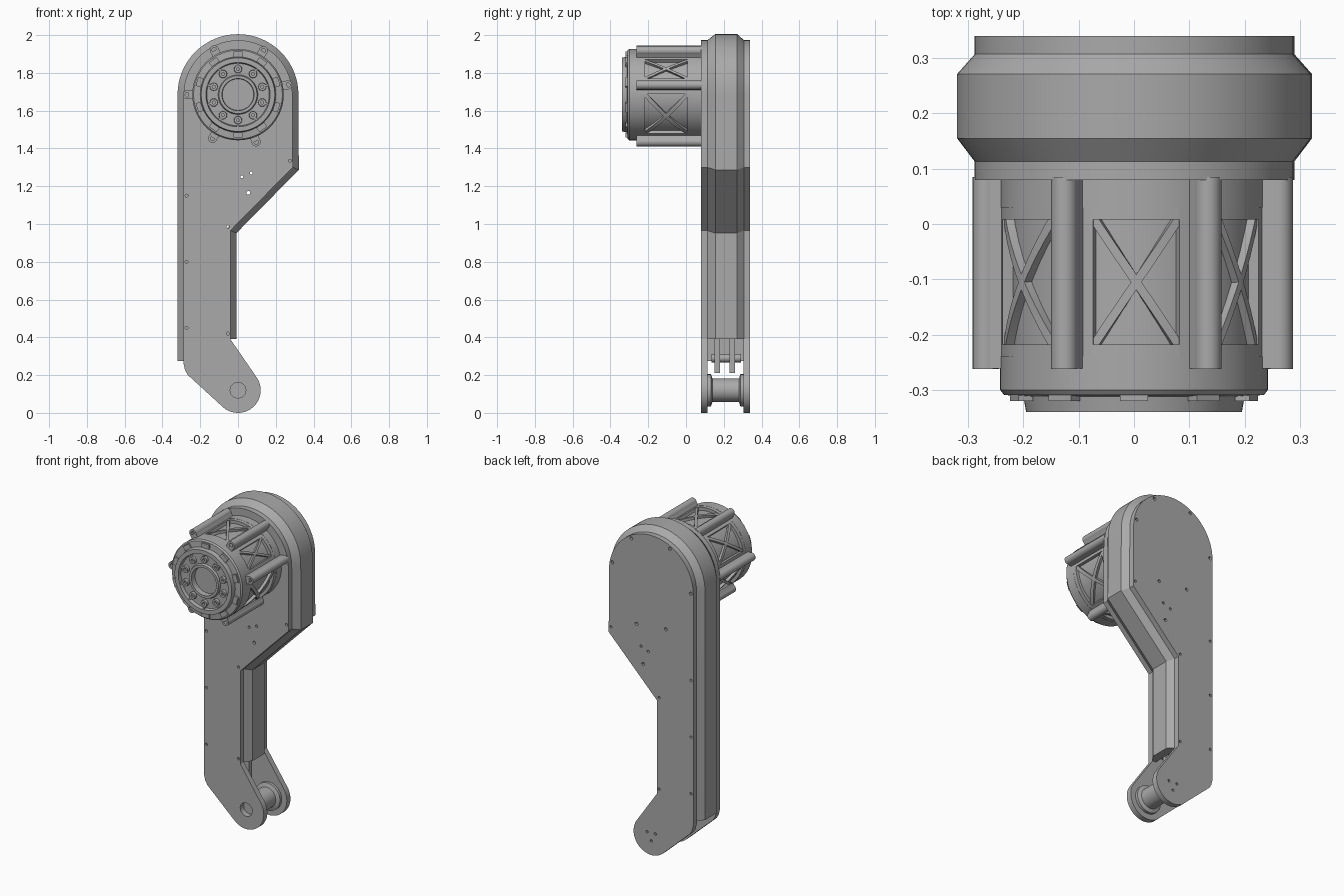
import bpy, bmesh
from math import sin, cos, radians, pi
from mathutils import Matrix

cube = bpy.data.objects.get("Cube")
if cube:
    bpy.data.objects.remove(cube, do_unlink=True)

grey = bpy.data.materials.new("machined grey")
grey.use_nodes = True
COLOUR = (0.4, 0.4, 0.4, 1)
grey.diffuse_color = COLOUR
grey.node_tree.nodes["Principled BSDF"].inputs["Base Color"].default_value = COLOUR
parts = []
MX, MZ = 0.0, 1.685      # motor axis
FX, FZ = 0.0, 0.12       # foot axis


def add(name, mesh):
    ob = bpy.data.objects.new(name, mesh)
    bpy.context.collection.objects.link(ob)
    mesh.materials.clear()
    mesh.materials.append(grey)
    parts.append(ob)
    return ob


def finish(name, bm):
    bmesh.ops.remove_doubles(bm, verts=bm.verts, dist=1e-5)
    bmesh.ops.recalc_face_normals(bm, faces=bm.faces)
    mesh = bpy.data.meshes.new(name)
    bm.to_mesh(mesh)
    bm.free()
    return add(name, mesh)


def bridge(bm, rings, closed=False, caps=False):
    """Join rings of points into a skin."""
    vs = [[bm.verts.new(p) for p in ring] for ring in rings]
    n = len(vs[0])
    for i in range(len(vs) if closed else len(vs) - 1):
        a, b = vs[i], vs[(i + 1) % len(vs)]
        for j in range(n):
            k = (j + 1) % n
            bm.faces.new((a[j], a[k], b[k], b[j]))
    if caps:
        bm.faces.new(vs[0])
        bm.faces.new(vs[-1])


def lathe(name, profile, cx, cz, n=48):
    """Revolve (radius, y) points round an axis parallel to y."""
    bm = bmesh.new()
    rings = [[(cx + r * cos(2 * pi * j / n), y, cz + r * sin(2 * pi * j / n))
              for j in range(n)] for r, y in profile if r > 0]
    bridge(bm, rings)
    for ring in (rings[0], rings[-1]):
        bm.faces.new([bm.verts.new(p) for p in ring])
    return finish(name, bm)


def arc_bar(bm, a0, y0, a1, y1, half, r0, r1, steps=8):
    """Bar wrapped on the motor barrel from one (angle, y) to another."""
    rings = []
    for i in range(steps + 1):
        t = i / steps
        a, y = radians(a0 + (a1 - a0) * t), y0 + (y1 - y0) * t
        rings.append([(MX + r * cos(a), y + h, MZ + r * sin(a))
                      for r, h in ((r0, -half), (r1, -half), (r1, half), (r0, half))])
    bridge(bm, rings, caps=True)


def box(bm, size, matrix):
    bmesh.ops.create_cube(bm, size=1, matrix=matrix @ Matrix.Diagonal((*size, 1)))


def arc(cx, cz, r, a0, a1, n):
    return [(cx + r * cos(radians(a0 + (a1 - a0) * i / n)),
             cz + r * sin(radians(a0 + (a1 - a0) * i / n))) for i in range(n + 1)]


def leg_path(d):
    """Leg edge from lower right over the top to lower left, grown by d."""
    return ([(-0.04 + d, 0.39), (-0.04 + d, 0.965 - 0.41 * d), (0.29 + d, 1.3 - 0.41 * d)]
            + arc(MX, MZ, 0.288 + d, 0, 180, 32) + [(-0.288 - d, 0.275)])


# Side plates with drilled holes
def plate(name, y, holes):
    outline = (leg_path(0)[:-1] + [(-0.288, 0.26), (-0.28, 0.225), (-0.265, 0.2)]
               + arc(FX, FZ, 0.12, 225, 395, 24))
    curve = bpy.data.curves.new(name, 'CURVE')
    curve.dimensions, curve.fill_mode = '2D', 'BOTH'
    curve.extrude = 0.0175
    loops = [outline] + [arc(x, z, r, 0, 330, 11) for x, z, r in holes]
    for pts in loops:
        s = curve.splines.new('POLY')
        s.points.add(len(pts) - 1)
        s.use_cyclic_u = True
        for p, (x, z) in zip(s.points, pts):
            p.co = (x, z, 0, 1)
    tmp = bpy.data.objects.new(name, curve)
    bpy.context.collection.objects.link(tmp)
    mesh = bpy.data.meshes.new_from_object(tmp.evaluated_get(bpy.context.evaluated_depsgraph_get()))
    bpy.data.objects.remove(tmp, do_unlink=True)
    mesh.transform(Matrix.Translation((0, y, 0)) @ Matrix.Rotation(pi / 2, 4, 'X'))
    add(name, mesh)


small = 0.008
edge = [(-0.272, z, small) for z in (0.45, 0.8, 1.15)]
edge += [(-0.053, 0.42, small), (-0.053, 0.985, small), (0.275, 1.335, small)]
middle = [(0.02, 1.25, small), (0.07, 1.27, small), (0.055, 1.165, 0.01)]
rim = [(MX + 0.27 * cos(radians(a)), MZ + 0.27 * sin(radians(a)), 0.01)
       for a in (11, 60, 118, 180)]
pins = [(FX + 0.033 * cos(a), FZ + 0.033 * sin(a), small) for a in (0.5, 2.6, 4.7)]
plate("front_plate", 0.0975, edge + middle + [(FX, FZ, 0.042)])
plate("back_plate", 0.3225, edge + middle + rim + pins + [(0.1, 1.4, 0.01), (-0.1, 1.42, 0.01)])

# Hollow leg wall with a chamfered, bulging section
section = ((0, 0.113), (0.032, 0.155), (0.032, 0.271), (0, 0.307), (-0.022, 0.307), (-0.022, 0.113))
sides = [[(x, y, z) for x, z in leg_path(d)] for d, y in section]
bm = bmesh.new()
bridge(bm, [list(ring) for ring in zip(*sides)], caps=True)
finish("leg_wall", bm)

# Link fingers inside the open lower end
bm = bmesh.new()
for y in (0.165, 0.245):
    box(bm, (0.09, 0.028, 0.26), Matrix.Translation((-0.13, y, 0.34)))
box(bm, (0.2, 0.18, 0.04), Matrix.Translation((-0.15, 0.21, 0.44)))
finish("link_fork", bm)
lathe("link_pin", [(0.022, 0.135), (0.022, 0.29)], -0.13, 0.29, 20)

# Foot spool between the plates
lathe("foot_spool", [(0.042, 0.115), (0.085, 0.113), (0.085, 0.132), (0.062, 0.14),
                     (0.062, 0.28), (0.085, 0.288), (0.085, 0.307)], FX, FZ)

# Motor barrel with stepped end cap
lathe("motor_barrel", [(0.083, -0.3), (0.085, -0.334), (0.1, -0.334), (0.105, -0.32),
                       (0.165, -0.32), (0.17, -0.34), (0.195, -0.34), (0.2, -0.312),
                       (0.235, -0.309), (0.242, -0.3), (0.242, -0.24), (0.222, -0.24),
                       (0.222, 0.03), (0.242, 0.03), (0.242, 0.085)], MX, MZ, 72)

# Clamping ribs with hollow ends
rib_angles = [11, 60, 118, 180, 240, 291]
bm = bmesh.new()
for a in rib_angles:
    t = radians(a)
    lathe("rib_tube", [(0.012, -0.235), (0.012, -0.262), (0.024, -0.262), (0.024, 0.085)],
          MX + 0.268 * cos(t), MZ + 0.268 * sin(t), 20)
    spin = Matrix.Translation((MX, -0.0885, MZ)) @ Matrix.Rotation(-t, 4, 'Y')
    box(bm, (0.055, 0.345, 0.046), spin @ Matrix.Translation((0.237, 0, 0)))
finish("rib_webs", bm)

# Framed cross braces between the ribs
bm = bmesh.new()
for i, a in enumerate(rib_angles):
    nxt = rib_angles[(i + 1) % 6] + (360 if i == 5 else 0)
    a0, a1 = a + 10, nxt - 10
    for end, side in ((a0, a), (a1, nxt)):
        arc_bar(bm, side, -0.105, end, -0.105, 0.135, 0.215, 0.241, 3)
    for y in (-0.23, 0.02):
        arc_bar(bm, a0, y, a1, y, 0.012, 0.215, 0.241)
    for y0, y1 in ((-0.22, 0.01), (0.01, -0.22)):
        arc_bar(bm, a0, y0, a1, y1, 0.014, 0.215, 0.238)
finish("cross_braces", bm)

# End cap lugs and edge clips
bm = bmesh.new()
for i in range(10):
    t = radians(36 * i + 18)
    turn = Matrix.Translation((MX, 0, MZ)) @ Matrix.Rotation(-t, 4, 'Y')
    lathe("cap_lug", [(0.008, -0.325), (0.008, -0.336), (0.02, -0.336), (0.022, -0.315)],
          MX + 0.135 * cos(t), MZ + 0.135 * sin(t), 16)
    box(bm, (0.03, 0.02, 0.012), turn @ Matrix.Translation((0.16, -0.325, 0)))
    box(bm, (0.028, 0.016, 0.05), turn @ Matrix.Translation((0.214, -0.312, 0)))
finish("cap_clips", bm)

# Smooth curved surfaces, keep edges sharp
bpy.ops.object.select_all(action='DESELECT')
for ob in parts:
    ob.select_set(True)
bpy.context.view_layer.objects.active = parts[0]
bpy.ops.object.shade_smooth_by_angle(angle=radians(30))
